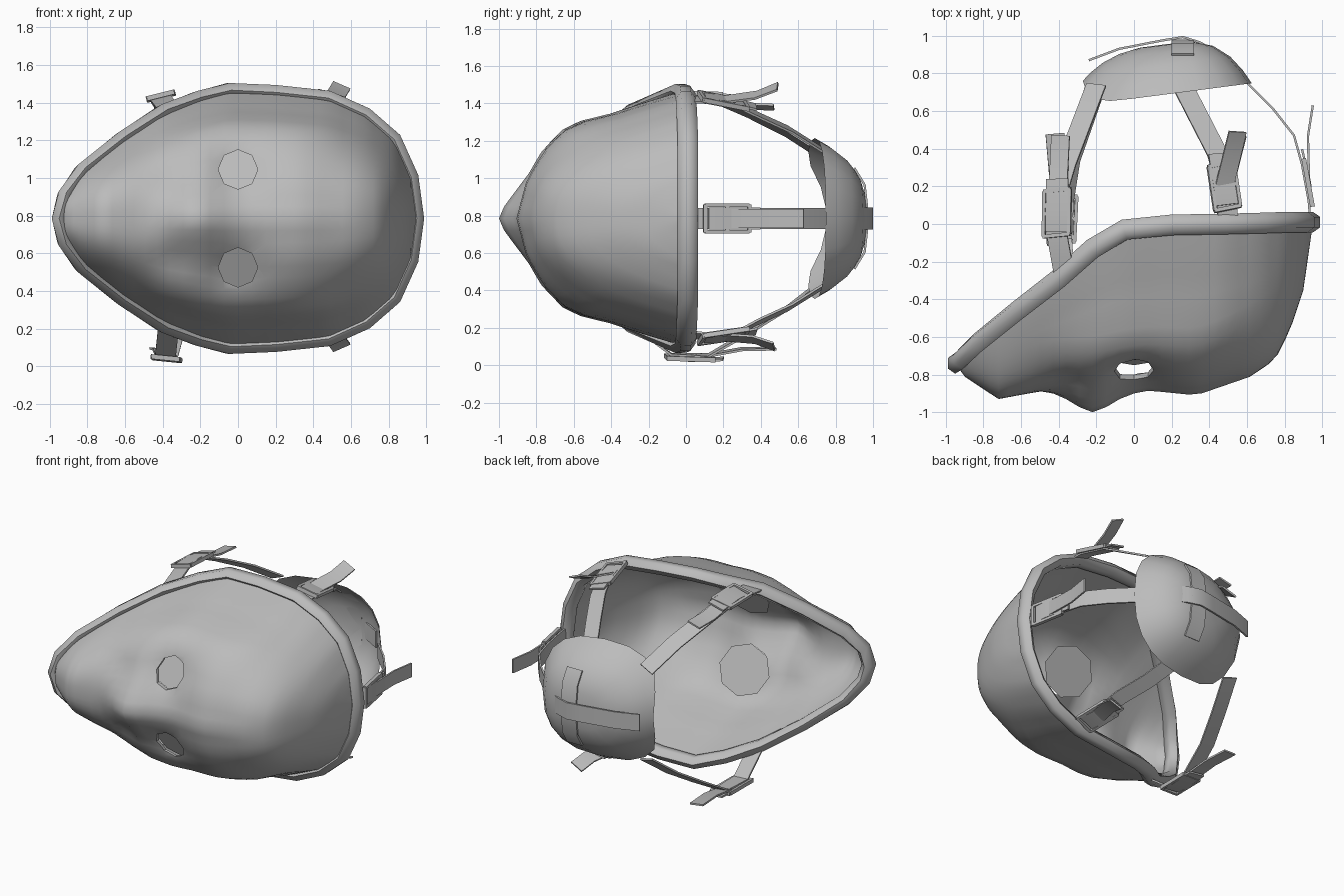
import bpy, bmesh, math
from mathutils import Vector

if "Cube" in bpy.data.objects:
    bpy.data.objects.remove(bpy.data.objects["Cube"])

MID = 0.785  # height of the mirror plane
grey = bpy.data.materials.new("grey")
grey.use_nodes = True
grey.use_backface_culling = True  # open sheets show one side only
grey.diffuse_color = (0.5, 0.5, 0.5, 1)
grey.node_tree.nodes["Principled BSDF"].inputs["Base Color"].default_value = grey.diffuse_color


def activate(ob):
    bpy.ops.object.select_all(action='DESELECT')
    ob.select_set(True)
    bpy.context.view_layer.objects.active = ob


def finish(bm, name, angle=40, recalc=True):
    if recalc:
        bmesh.ops.recalc_face_normals(bm, faces=bm.faces)
    mesh = bpy.data.meshes.new(name)
    bm.to_mesh(mesh)
    bm.free()
    ob = bpy.data.objects.new(name, mesh)
    bpy.context.collection.objects.link(ob)
    mesh.materials.append(grey)
    activate(ob)
    bpy.ops.object.shade_smooth_by_angle(angle=math.radians(angle))
    return ob


def face_y(bm, sign):
    """Turn an open sheet so that it faces along y."""
    bm.normal_update()
    for f in bm.faces:
        if f.normal.y * sign < 0:
            f.normal_flip()


def lerp(table, x, col=1):
    for a, b in zip(table, table[1:]):
        if x <= b[0]:
            t = max(0, (x - a[0]) / (b[0] - a[0]))
            return a[col] + t * (b[col] - a[col])
    return table[-1][col]


def bump(x, v, cx, cv, rx, rv):
    return math.exp(-((x - cx) / rx) ** 2 - ((v - cv) / rv) ** 2)


# rim: x, y, half width; centre line: x, y; cross-section: share of width, share of depth
RIM = [(-.95, -.74, 0), (-.92, -.72, .12), (-.83, -.63, .25), (-.62, -.46, .42),
       (-.4, -.29, .565), (-.22, -.13, .635), (-.05, -.03, .68), (.2, -.005, .67),
       (.48, 0, .64), (.68, .005, .55), (.83, .01, .42), (.92, .01, .22), (.95, .01, 0)]
FACE = [(-.95, -.74), (-.9, -.81), (-.72, -.93), (-.48, -.885), (-.22, -.92), (.08, -.885),
        (.33, -.91), (.62, -.81), (.75, -.72), (.83, -.56), (.9, -.35), (.95, 0)]
SECTION = [(0, 1), (.31, .94), (.54, .84), (.7, .73), (.77, .62), (.82, .45), (.92, .21), (1, 0)]


def mask_y(x, v, u):
    rim = lerp(RIM, x)
    flare = math.exp(-((x - .1) / .5) ** 4)
    depth = flare * lerp(SECTION, abs(u)) + (1 - flare) * (1 - abs(u) ** 2.6)
    y = rim + (lerp(FACE, x) - rim) * depth
    y -= 0.08 * bump(x, v, -.22, 0, .14, .15)
    for s in (-1, 1):
        y += 0.07 * bump(x, v, -.02, s * .26, .13, .12)
        y += 0.04 * bump(x, v, -.34, s * .22, .1, .09)
    return y


# mask shell
bm = bmesh.new()
NX, NU = 40, 32
rows = []
for i in range(NX + 1):
    x = -0.945 * math.cos(math.pi * i / NX)
    w = lerp(RIM, x, 2)
    us = [math.sin(math.pi * (j / NU - .5)) for j in range(NU + 1)]
    rows.append([bm.verts.new((x, mask_y(x, w * u, u), MID + w * u)) for u in us])
for a, b in zip(rows, rows[1:]):
    for j in range(NU):
        bm.faces.new((a[j], b[j], b[j + 1], a[j + 1]))
face_y(bm, -1)
mask = finish(bm, "mask_shell", 50, False)
solid = mask.modifiers.new("thickness", 'SOLIDIFY')
solid.thickness = 0.02
solid.offset = -1
bpy.ops.object.modifier_apply(modifier="thickness")

# eye holes
for s in (-1, 1):
    bpy.ops.mesh.primitive_cylinder_add(vertices=8, radius=0.105, depth=0.9, location=(0, -.9, MID + s * .26),
                                        rotation=(math.pi / 2, 0, 0))
    cutter = bpy.context.object
    cutter.hide_render = True
    activate(mask)
    cut = mask.modifiers.new("eye", 'BOOLEAN')
    cut.operation = 'DIFFERENCE'
    cut.solver = 'EXACT'
    cut.object = cutter
    bpy.ops.object.modifier_apply(modifier="eye")
    bpy.data.objects.remove(cutter)
bpy.ops.object.shade_smooth_by_angle(angle=math.radians(50))

# eye liners, open sheets facing the wearer
for s, side in ((-1, "right"), (1, "left")):
    bm = bmesh.new()
    ring = []
    for k in range(8):
        a = math.tau * k / 8
        x, dv = .2 * math.cos(a), .16 * math.sin(a)
        ring.append(bm.verts.new((x, -.67 + .5 * dv, MID + s * (.27 + dv))))
    bm.faces.new(ring)
    face_y(bm, 1)
    finish(bm, side + "_eye_liner", 40, False)

# padded rim, swept with a six-sided section
loop = [Vector((x, y, MID + w)) for x, y, w in RIM]
loop += [Vector((x, y, MID - w)) for x, y, w in RIM[-2:0:-1]]
bm = bmesh.new()
rings = []
for i, p in enumerate(loop):
    t = (loop[(i + 1) % len(loop)] - loop[i - 1]).normalized()
    out = t.cross(Vector((0, 1, 0))).normalized()
    if out.dot(p - Vector((0, p.y, MID))) < 0:
        out = -out
    back = t.cross(out).normalized()
    angles = [math.tau * (k + .5) / 6 for k in range(6)]
    rings.append([bm.verts.new(p + out * .045 * math.cos(a) + back * .055 * math.sin(a)) for a in angles])
for i, r in enumerate(rings):
    q = rings[(i + 1) % len(rings)]
    for k in range(6):
        bm.faces.new((r[k], q[k], q[(k + 1) % 6], r[(k + 1) % 6]))
finish(bm, "padded_rim", 65)

# back pad, a domed open sheet with a hollow at the neck
bm = bmesh.new()
tip = bm.verts.new((.17, .955, MID))
prev = None
N = 20
for r in (.3, .55, .75, .9, 1):
    ring = []
    for k in range(N):
        a = math.tau * k / N
        c, s = (math.copysign(abs(f) ** .8, f) for f in (math.cos(a), math.sin(a)))
        hollow = math.exp(-((a - math.pi) / .5) ** 2) * r ** 3
        x = .17 + .455 * c * r * (1 - .03 * hollow)
        z = MID + .43 * s * r
        y = .63 + .13 * (x + .28) + .27 * (1 - r ** 3) + .13 * hollow
        ring.append(bm.verts.new((x, y, z)))
    for k in range(N):
        n = (k + 1) % N
        bm.faces.new((prev[k], ring[k], ring[n], prev[n]) if prev else (tip, ring[k], ring[n]))
    prev = ring
face_y(bm, 1)
finish(bm, "back_pad", 60, False)


def strap(name, points, side, width=.12, thick=.012):
    """Flat band through the points, its width along side."""
    pts = [Vector(p) for p in points]
    bm = bmesh.new()
    prev = None
    for i, p in enumerate(pts):
        t = (pts[min(i + 1, len(pts) - 1)] - pts[max(i - 1, 0)]).normalized()
        s = Vector(side)
        s = (s - t * s.dot(t)).normalized()
        n = t.cross(s) * thick / 2
        s = s * width / 2
        ring = [bm.verts.new(p + o) for o in (s + n, s - n, -s - n, n - s)]
        if prev:
            for k in range(4):
                bm.faces.new((prev[k], ring[k], ring[(k + 1) % 4], prev[(k + 1) % 4]))
        else:
            bm.faces.new(ring)
        prev = ring
    bm.faces.new(prev)
    return finish(bm, name, 30)


def harness(name, anchor, buckle, mid, end, tail, side, out):
    a, b, m, e, t = (Vector(p) for p in (anchor, buckle, mid, end, tail))
    s, o = Vector(side).normalized(), Vector(out)
    d = (m - a).normalized()
    strap(name + "_strap", [a, b - d * .1, b, b + d * .1, m, m.lerp(e, .5) + o * .015, e], s, .11)
    strap(name + "_strap_fold", [b - d * .1 + o * .015, b + o * .025, b + d * .18 + o * .015], s, .12)
    bend = b.lerp(t, .6) - o * .01
    strap(name + "_strap_tail", [b + o * .02, bend, t], s, .1)
    # buckle frame
    for i, q in enumerate((-1, 1)):
        strap(f"{name}_buckle_side_{i}", [b - d * .12 + s * q * .07 + o * .015,
              b + d * .12 + s * q * .07 + o * .015], s, .018, .025)
    for i, q in enumerate((-.12, 0, .12)):
        strap(f"{name}_buckle_bar_{i}", [b + d * q - s * .075 + o * .015, b + d * q + s * .075 + o * .015],
              d, .02, .025)


# five straps with buckles
harness("left_cheek", (-.37, -.27, 1.37), (-.41, .06, 1.42), (-.36, .32, 1.35), (-.2, .74, 1.11),
        (-.39, .47, 1.38), (1, .1, .25), (0, 0, 1))
harness("right_cheek", (-.37, -.27, .2), (-.38, .02, .055), (-.34, .34, .18), (-.2, .74, .46),
        (-.42, .48, .09), (1, .1, -.1), (0, 0, -1))
harness("left_temple", (.5, -.02, 1.42), (.48, .2, 1.4), (.44, .38, 1.34), (.26, .73, 1.15),
        (.55, .49, 1.49), (1, .2, -.3), (0, 0, 1))
harness("right_temple", (.5, -.02, .17), (.48, .2, .17), (.44, .38, .23), (.26, .73, .42),
        (.55, .47, .1), (1, .2, .3), (0, 0, -1))
harness("crown", (.94, -.02, MID), (.91, .22, MID), (.85, .47, MID), (.6, .75, MID),
        (.95, .63, MID), (0, 0, 1), (1, 0, 0))

# crossed bands on the back pad
strap("pad_band_long", [(-.24, .87, MID), (-.08, .93, MID), (.15, .975, MID), (.26, .993, MID),
                        (.35, .965, MID), (.49, .885, MID)], (0, 0, 1), .12)
strap("pad_band_cross", [(.26, y, MID + v) for v, y in
                         ((-.27, .9), (-.18, .955), (0, .975), (.18, .955), (.27, .9))], (1, 0, 0), .12)
